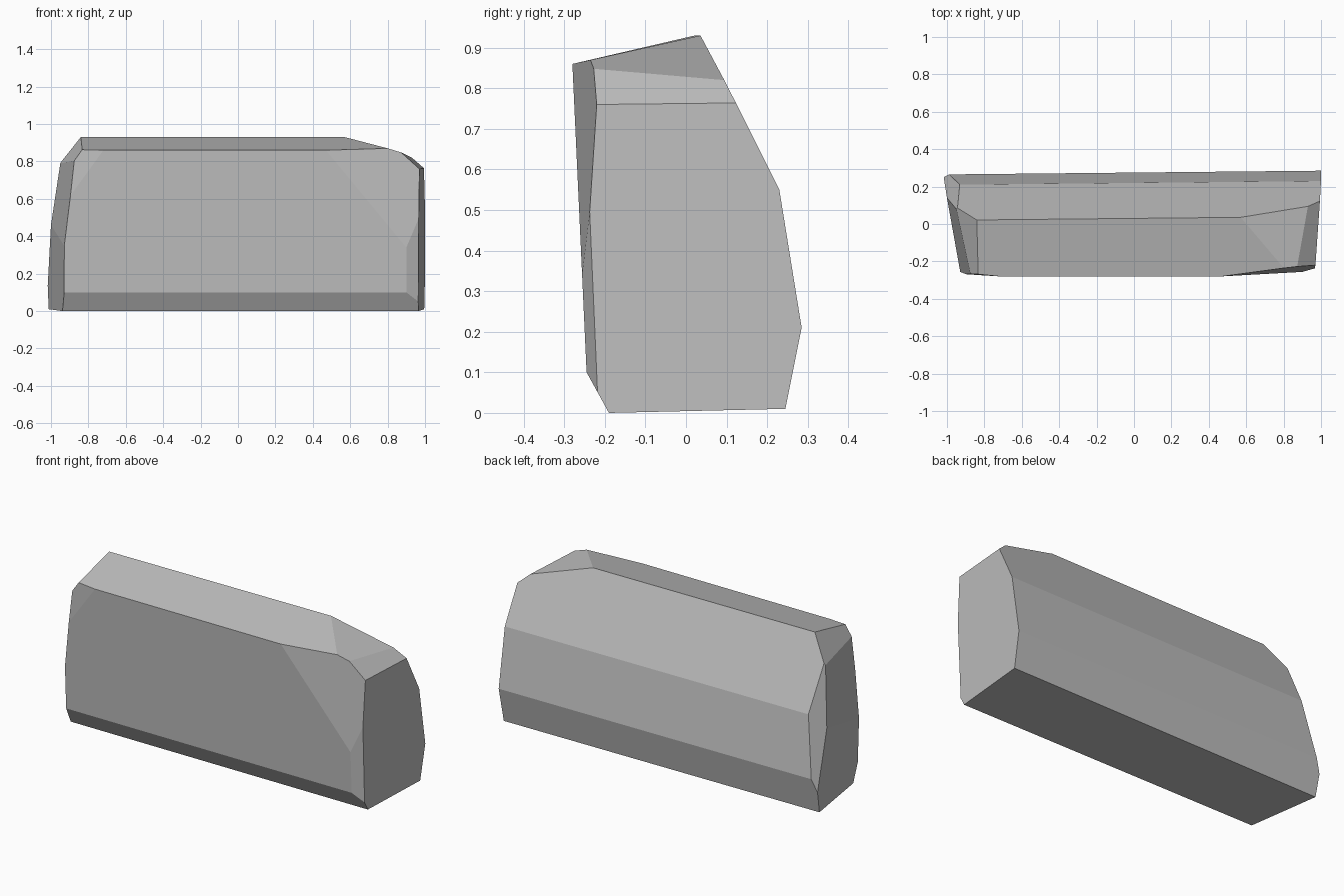
import bpy
import bmesh
from mathutils import Vector

default_cube = bpy.data.objects.get("Cube")
if default_cube:
    bpy.data.objects.remove(default_cube, do_unlink=True)

# Plain grey stone
stone = bpy.data.materials.new("grey stone")
stone.use_nodes = True
grey = (0.52, 0.52, 0.52, 1)
stone.diffuse_color = grey
stone.node_tree.nodes["Principled BSDF"].inputs["Base Color"].default_value = grey

# Cross-section of the block as (y, z), with the back widening towards +x
profile = [(-0.19, 0), (-0.245, 0.1), (-0.28, 0.86), (0.03, 0.93),
           (0.22, 0.55), (0.275, 0.21), (0.235, 0.01)]
half_length = 1.1
back_skew = 0.01


def extrude_profile(mesh):
    """Sweep the cross-section along x into a closed prism."""
    ends = []
    for x in (-half_length, half_length):
        ring = [mesh.verts.new((x, y + (back_skew * x if y > 0 else 0), z))
                for y, z in profile]
        ends.append(ring)
    count = len(profile)
    for i in range(count):
        j = (i + 1) % count
        mesh.faces.new((ends[0][i], ends[0][j], ends[1][j], ends[1][i]))
    for ring in ends:
        mesh.faces.new(ring)
    bmesh.ops.recalc_face_normals(mesh, faces=mesh.faces)


def chip(mesh, corners):
    """Cut away everything outside the plane through three corners."""
    a, b, c = (Vector(corner) for corner in corners)
    normal = (b - a).cross(c - a).normalized()
    if normal.dot(Vector((0, 0, 0.45)) - a) > 0:
        normal.negate()
    geometry = mesh.verts[:] + mesh.edges[:] + mesh.faces[:]
    cut = bmesh.ops.bisect_plane(mesh, geom=geometry, dist=1e-5, plane_co=a,
                                 plane_no=normal, clear_outer=True)
    rim = [item for item in cut["geom_cut"] if isinstance(item, bmesh.types.BMEdge)]
    if rim:
        bmesh.ops.contextual_create(mesh, geom=rim)


# Shared corners where several chipped facets meet
left_waist = (-1, 0.14, 0.46)
left_front = (-0.93, -0.25, 0.35)
left_shoulder = (-0.95, 0.08, 0.79)
left_brow = (-0.885, -0.265, 0.79)
right_shoulder = (0.93, 0.095, 0.82)
right_brow = (0.97, -0.22, 0.76)
right_front = (0.9, -0.256, 0.34)

facets = {
    "right end": [(1, 0.28, 0.21), right_brow, (0.965, -0.19, 0)],
    "right front edge": [right_front, (0.9, -0.245, 0.1), (0.97, -0.237, 0.52)],
    "right front corner": [right_front, (0.47, -0.28, 0.86), right_brow],
    "right top slope": [right_shoulder, (0.57, 0.04, 0.93), (0.8, -0.235, 0.87)],
    "right top corner": [right_shoulder, (0.87, -0.23, 0.85), right_brow],
    "left end": [left_waist, left_front, (-0.935, -0.21, 0.03)],
    "left upper end": [left_waist, left_front, left_shoulder],
    "left back edge": [left_waist, left_shoulder, (-1, 0.25, 0.2)],
    "left top corner": [left_shoulder, left_brow, (-0.84, 0.02, 0.93)],
    "left front corner": [left_brow, (-0.72, -0.28, 0.86), (-0.835, -0.268, 0.865)],
}

# Stone block: prism with every facet chipped off
block_mesh = bmesh.new()
extrude_profile(block_mesh)
for corners in facets.values():
    chip(block_mesh, corners)
bmesh.ops.recalc_face_normals(block_mesh, faces=block_mesh.faces)

data = bpy.data.meshes.new("stone_block")
block_mesh.to_mesh(data)
block_mesh.free()
data.materials.append(stone)
block = bpy.data.objects.new("stone_block", data)
bpy.context.scene.collection.objects.link(block)
